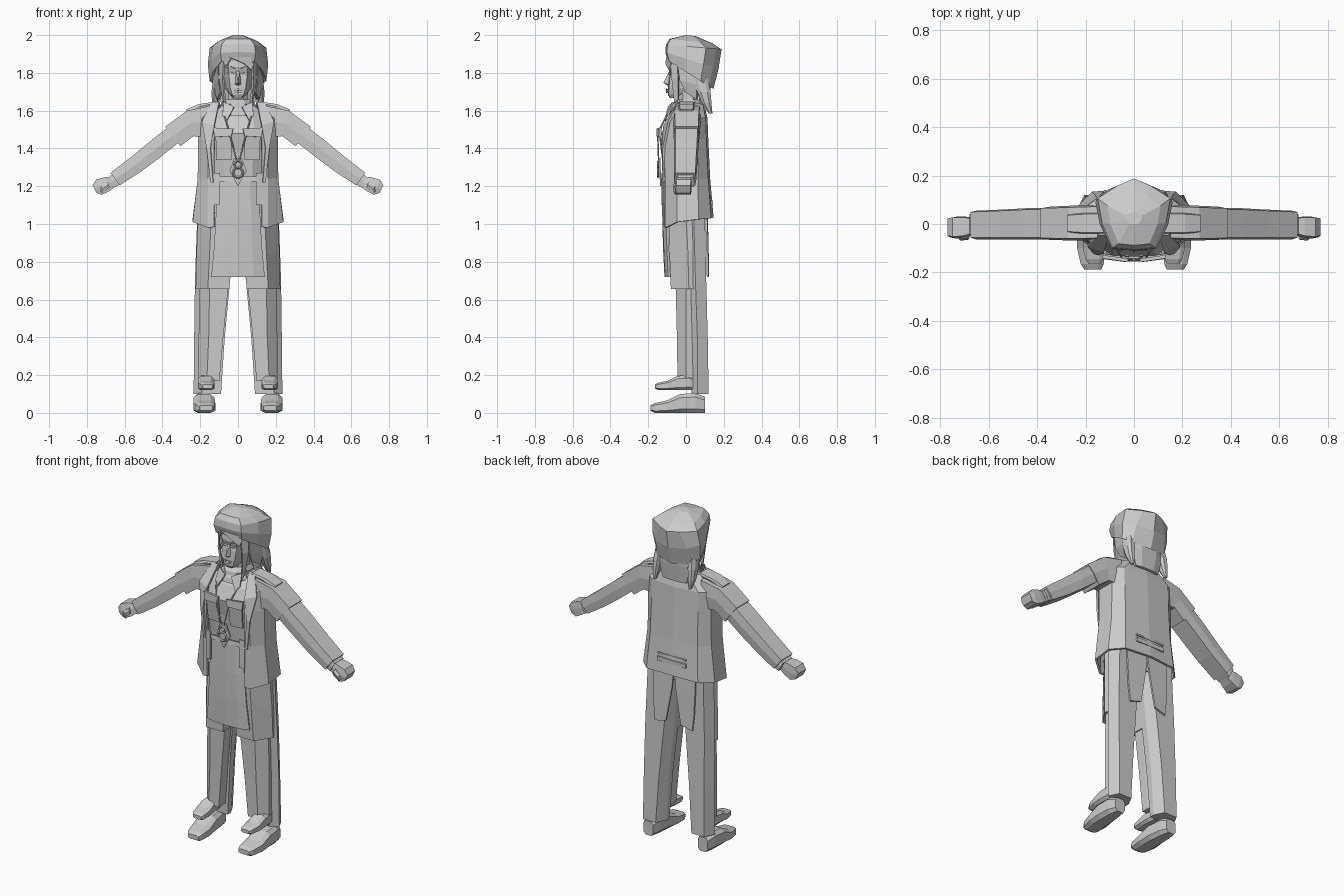
import bpy, bmesh, math


def mesh(name, verts, faces, mirror=False, thick=0):
    me = bpy.data.meshes.new(name)
    me.from_pydata([tuple(v) for v in verts], [], faces)
    bm = bmesh.new()
    bm.from_mesh(me)
    bmesh.ops.remove_doubles(bm, verts=bm.verts, dist=1e-5)
    bmesh.ops.recalc_face_normals(bm, faces=bm.faces)
    bm.to_mesh(me)
    bm.free()
    ob = bpy.data.objects.new(name, me)
    bpy.context.collection.objects.link(ob)
    if mirror:
        m = ob.modifiers.new("mirror", 'MIRROR')
        m.use_clip = True
    if thick:
        s = ob.modifiers.new("thickness", 'SOLIDIFY')
        s.thickness = thick
        s.offset = 0
    return ob


def loft(name, rings, closed=True, mirror=False, thick=0):
    n = len(rings[0])
    verts = [p for r in rings for p in r]
    faces = []
    for i in range(len(rings) - 1):
        for j in range(n if closed else n - 1):
            k = (j + 1) % n
            faces.append((i*n + j, i*n + k, (i+1)*n + k, (i+1)*n + j))
    if closed:
        faces += [tuple(range(n)), tuple(range(len(verts) - n, len(verts)))]
    return mesh(name, verts, faces, mirror, thick)


def sec(a0, a1, b0, b1, c=0.25):
    """Chamfered rectangle as 2D points."""
    ca, cb = (a1 - a0) * c, (b1 - b0) * c
    return [(a0+ca, b0), (a1-ca, b0), (a1, b0+cb), (a1, b1-cb),
            (a1-ca, b1), (a0+ca, b1), (a0, b1-cb), (a0, b0+cb)]


def upright(name, rows, mirror=True, c=0.25):
    """Rows of z, x0, x1, y0, y1."""
    return loft(name, [[(x, y, r[0]) for x, y in sec(*r[1:], c)] for r in rows], mirror=mirror)


def leg(name, rows, taper=.01):
    """Rows of z, inner x, front crease x, outer x, front y, crease y, back y."""
    loft(name, [[(xi, yf, z), (xc, yf, z), (xo, ys, z), (xo - taper, yb, z), (xi + taper, yb, z), (xi, ys, z)]
                for z, xi, xc, xo, yf, ys, yb in rows], mirror=True)


def box(name, x0, x1, y0, y1, z0, z1, mirror=True):
    return loft(name, [[(x0, y0, z), (x1, y0, z), (x1, y1, z), (x0, y1, z)] for z in (z0, z1)], mirror=mirror)


def plate(name, pts, depth=0.012, mirror=False):
    """Flat outline of (x, y, z) points given thickness."""
    return mesh(name, pts, [tuple(range(len(pts)))], mirror, depth)


def strip(name, left, right, thick=0.01, mirror=True):
    return loft(name, list(zip(left, right)), closed=False, mirror=mirror, thick=thick)


def egg(rows):
    """Skull-like rings: front (y, z), back (y, z), half width, fullness of the back."""
    out = []
    for yf, zf, yb, zb, w, full in rows:
        half = [(0, 0), (.03, .58), (.38, .88), (.72, 1), (.9, full), (1, 0)]
        h = [(w*x, yf + (yb-yf)*t, zf + (zb-zf)*t) for t, x in half]
        out.append(h + [(-x, y, z) for x, y, z in h[-2:0:-1]])
    return out


# Shoes: full lower pair plus the smaller raised pair
def shoe(name, dx, dy, dz, s):
    rows = [(-.188, .135, .205, .012, .04), (-.165, .125, .22, 0, .052), (-.10, .12, .235, 0, .066),
            (-.03, .125, .235, 0, .10), (.05, .135, .23, 0, .105), (.10, .15, .215, 0, .085)]
    loft(name, [[((x-.178)*s + .178 + dx, y*s + dy, z*s + dz) for x, z in sec(a, b, c, d, .2)]
                for y, a, b, c, d in rows], mirror=True)


shoe("shoe", 0, 0, 0, 1)
shoe("inner_shoe", -.01, -.02, .12, .76)

# Legs: wide outer trouser behind, narrow shin in front, thigh above
leg("outer_trouser", [(.10, .09, .19, .235, .03, .06, .12), (.4, .07, .19, .232, .022, .06, .115),
                      (.7, .042, .185, .228, .01, .05, .107), (1.06, .01, .18, .215, -.01, .04, .10)], .03)
leg("shin", [(.17, .098, .165, .208, -.045, .0, .05), (.4, .078, .155, .208, -.048, .0, .05),
             (.68, .05, .15, .205, -.055, .0, .05)])
leg("thigh", [(.655, .046, .16, .224, -.08, .015, .04), (.85, .03, .15, .22, -.088, .01, .05),
              (1.06, .01, .14, .21, -.092, .0, .06)])

# Shirt body and long front and back panels
upright("shirt", [(.98, -.17, .17, -.09, .08), (1.25, -.15, .15, -.10, .08), (1.38, -.16, .16, -.112, .08),
                  (1.48, -.175, .175, -.13, .08), (1.56, -.16, .16, -.09, .08), (1.63, -.08, .08, -.03, .07)], False)
front = [(1.24, .10, -.108), (1.05, .115, -.108), (.88, .125, -.104), (.72, .14, -.096)]
loft("tunic_front", [[(0, y-.012, z), (w*.6, y-.008, z), (w, y+.008, z)] for z, w, y in front],
     closed=False, mirror=True, thick=.012)
strip("tunic_back", [(0, .11, 1.08), (.012, .113, .95), (.035, .116, .82), (.05, .118, .74)],
      [(.14, .105, 1.08), (.14, .11, .95), (.135, .113, .82), (.125, .115, .72)])
strip("waist_tab", [(.095, -.125, 1.27), (.095, -.124, 1.10)], [(.128, -.118, 1.27), (.128, -.118, 1.10)])
plate("waist_flap", [(0, -.122, 1.25), (.097, -.118, 1.25), (.097, -.12, 1.225), (0, -.125, 1.225)], .01, True)

# Open coat: half section from front edge round to back centre
coat = [[(.125, -.11, .985), (.155, -.105, .98), (.235, -.045, 1.01), (.235, .065, 1.025), (.17, .128, 1.03), (0, .14, 1.035)]]
for z, xi, xo, yf, yb in [(1.24, .125, .208, -.11, .122), (1.45, .125, .205, -.118, .112), (1.56, .135, .205, -.085, .108)]:
    coat.append([(xi, yf, z), (xi + .03, yf + .005, z), (xo, -.045, z), (xo, .06, z), (xo*.75, yb-.01, z), (0, yb, z)])
coat.append([(.095, -.035, 1.64), (.10, -.03, 1.645), (.12, -.01, 1.64), (.12, .04, 1.64), (.09, .085, 1.63), (0, .098, 1.60)])
loft("coat", coat, closed=False, mirror=True, thick=.012)
strip("lapel", [(.10, -.04, 1.645), (.125, -.115, 1.52), (.145, -.124, 1.40), (.13, -.118, 1.22)],
      [(.145, -.04, 1.635), (.19, -.09, 1.54), (.165, -.118, 1.40), (.145, -.116, 1.22)], .012)
box("back_belt_upper", 0, .095, .115, .138, 1.14, 1.15)
box("back_belt_lower", 0, .095, .115, .142, 1.10, 1.125)


# Sleeves, cuffs and hands follow top and bottom edge lines of each arm
def limb(name, rows):
    loft(name, [[(xt, y0*.88, zt), (xt, y1*.9, zt), (xt*.5+xb*.5, y1, zt*.5+zb*.5), (xb, y1*.9, zb),
                 (xb, y0*.92, zb), (xt*.5+xb*.5, y0, zt*.5+zb*.5)] for xt, zt, xb, zb, y0, y1 in rows], mirror=True)


limb("upper_sleeve", [(.15, 1.625, .17, 1.46, -.066, .08), (.27, 1.60, .235, 1.465, -.068, .076),
                      (.385, 1.515, .305, 1.412, -.066, .072)])
limb("forearm_sleeve", [(.34, 1.535, .29, 1.45, -.064, .068), (.45, 1.45, .41, 1.355, -.064, .066),
                        (.56, 1.36, .51, 1.28, -.064, .06), (.675, 1.27, .625, 1.205, -.064, .055)])
limb("cuff", [(.655, 1.272, .62, 1.212, -.05, .045), (.68, 1.25, .65, 1.195, -.05, .045)])
limb("hand", [(.66, 1.25, .64, 1.205, -.04, .025), (.705, 1.248, .68, 1.175, -.055, .03),
              (.75, 1.235, .72, 1.155, -.06, .03), (.77, 1.205, .75, 1.165, -.055, .025)])
limb("thumb", [(.69, 1.225, .68, 1.195, -.066, -.03), (.725, 1.20, .71, 1.17, -.068, -.04),
               (.728, 1.175, .715, 1.155, -.064, -.04)])

# Shoulder straps
limb("shoulder_strap", [(.12, 1.648, .12, 1.63, -.04, .045), (.21, 1.634, .20, 1.61, -.04, .045),
                        (.275, 1.606, .265, 1.58, -.035, .04)])

# Chest pockets with flaps
strip("pocket_flap", [(.025, -.15, 1.505), (.035, -.15, 1.465)], [(.13, -.135, 1.51), (.125, -.138, 1.46)], .014)
strip("pocket", [(.035, -.138, 1.47), (.035, -.122, 1.34)], [(.118, -.13, 1.47), (.115, -.116, 1.34)], .01)

# Neck, scarf and collar
upright("neck", [(1.56, -.06, .06, -.04, .07), (1.73, -.05, .05, -.045, .06)], False)
upright("scarf_lower", [(1.575, -.075, .075, -.092, .08), (1.60, -.085, .085, -.085, .09), (1.635, -.07, .07, -.06, .08)], False)
upright("scarf_upper", [(1.61, -.07, .07, -.075, .085), (1.635, -.074, .074, -.07, .088), (1.66, -.06, .06, -.045, .075)], False)
plate("collar_point", [(.02, -.092, 1.62), (.075, -.068, 1.645), (.082, -.098, 1.575), (.06, -.112, 1.545)], .008, True)


# Neck cord and pendant
def cord(name, pts, r):
    cu = bpy.data.curves.new(name, 'CURVE')
    cu.dimensions = '3D'
    cu.bevel_depth, cu.bevel_resolution = r, 0
    for s in (1, -1):
        sp = cu.splines.new('POLY')
        sp.points.add(len(pts) - 1)
        for p, (x, y, z) in zip(sp.points, pts):
            p.co = (s*x, y, z, 1)
    bpy.context.collection.objects.link(bpy.data.objects.new(name, cu))


cord("neck_cord", [(.08, -.03, 1.65), (.07, -.105, 1.57), (.045, -.15, 1.48), (.008, -.145, 1.34)], .004)
plate("pendant_plate", [(-.02, -.139, 1.35), (.02, -.139, 1.35), (.045, -.136, 1.28), (0, -.134, 1.20), (-.045, -.136, 1.28)], .008)
for name, z, r in [("pendant_ring_upper", 1.315, .019), ("pendant_ring_lower", 1.272, .026)]:
    bpy.ops.mesh.primitive_torus_add(major_segments=10, minor_segments=4, major_radius=r, minor_radius=.006,
                                     location=(0, -.148, z), rotation=(math.pi/2, 0, 0))
    bpy.context.object.name = name

# Head and face features
loft("head", egg([(-.085, 1.665, -.03, 1.675, .03, .6), (-.096, 1.685, .03, 1.70, .052, .6), (-.096, 1.72, .09, 1.72, .07, .6),
                  (-.092, 1.77, .11, 1.77, .08, .6), (-.086, 1.80, .12, 1.80, .084, .6), (-.095, 1.83, .12, 1.83, .086, .6),
                  (-.085, 1.90, .12, 1.88, .085, .6)]))
mesh("nose", [(-.009, -.085, 1.815), (.009, -.085, 1.815), (-.018, -.088, 1.738), (.018, -.088, 1.738),
              (0, -.12, 1.748), (0, -.096, 1.732)],
     [(0, 4, 1), (0, 2, 4), (1, 4, 3), (2, 5, 4), (5, 3, 4)])
plate("eye", [(.018, -.091, 1.795), (.035, -.089, 1.804), (.056, -.079, 1.799), (.038, -.087, 1.788)], .006, True)
plate("eyebrow", [(.014, -.096, 1.823), (.04, -.093, 1.835), (.064, -.08, 1.828), (.04, -.091, 1.826)], .008, True)
for name, z, w in [("upper_lip", 1.71, .026), ("lower_lip", 1.699, .02)]:
    plate(name, [(-w, -.094, z), (0, -.103, z + .007), (w, -.094, z), (0, -.104, z - .005)], .006)

# Knitted cap with turned-under edge
loft("cap", egg([(-.08, 1.89, .11, 1.75, .115, .7), (-.096, 1.865, .145, 1.715, .15, .75), (-.11, 1.91, .172, 1.82, .16, .65),
                 (-.106, 1.95, .188, 1.925, .15, .45), (-.088, 1.98, .14, 1.957, .11, .5), (.0, 2.0, .05, 1.995, .035, .6)]))

# Hair: fringe, face locks, side and back locks
plate("fringe_long", [(-.05, -.098, 1.885), (.06, -.098, 1.885), (.085, -.07, 1.86), (.07, -.086, 1.815), (.03, -.104, 1.85)])
plate("fringe_short", [(-.03, -.099, 1.885), (-.07, -.085, 1.88), (-.085, -.06, 1.82), (-.055, -.092, 1.845)])
strip("face_lock", [(.072, -.082, 1.88), (.078, -.074, 1.77), (.068, -.06, 1.64)],
      [(.095, -.045, 1.87), (.098, -.04, 1.77), (.078, -.04, 1.66)], .01)
strip("temple_hair", [(.095, -.045, 1.87), (.095, -.03, 1.76), (.085, -.0, 1.70)],
      [(.12, .06, 1.83), (.12, .06, 1.74), (.105, .06, 1.66)], .02)
upright("side_lock", [(1.80, .085, .13, .03, .11), (1.70, .09, .14, .06, .13), (1.64, .10, .138, .085, .135),
                      (1.585, .11, .125, .12, .14)])
upright("back_hair", [(1.80, -.11, .11, .04, .135), (1.70, -.105, .105, .06, .13), (1.60, -.08, .08, .085, .12)], False)
